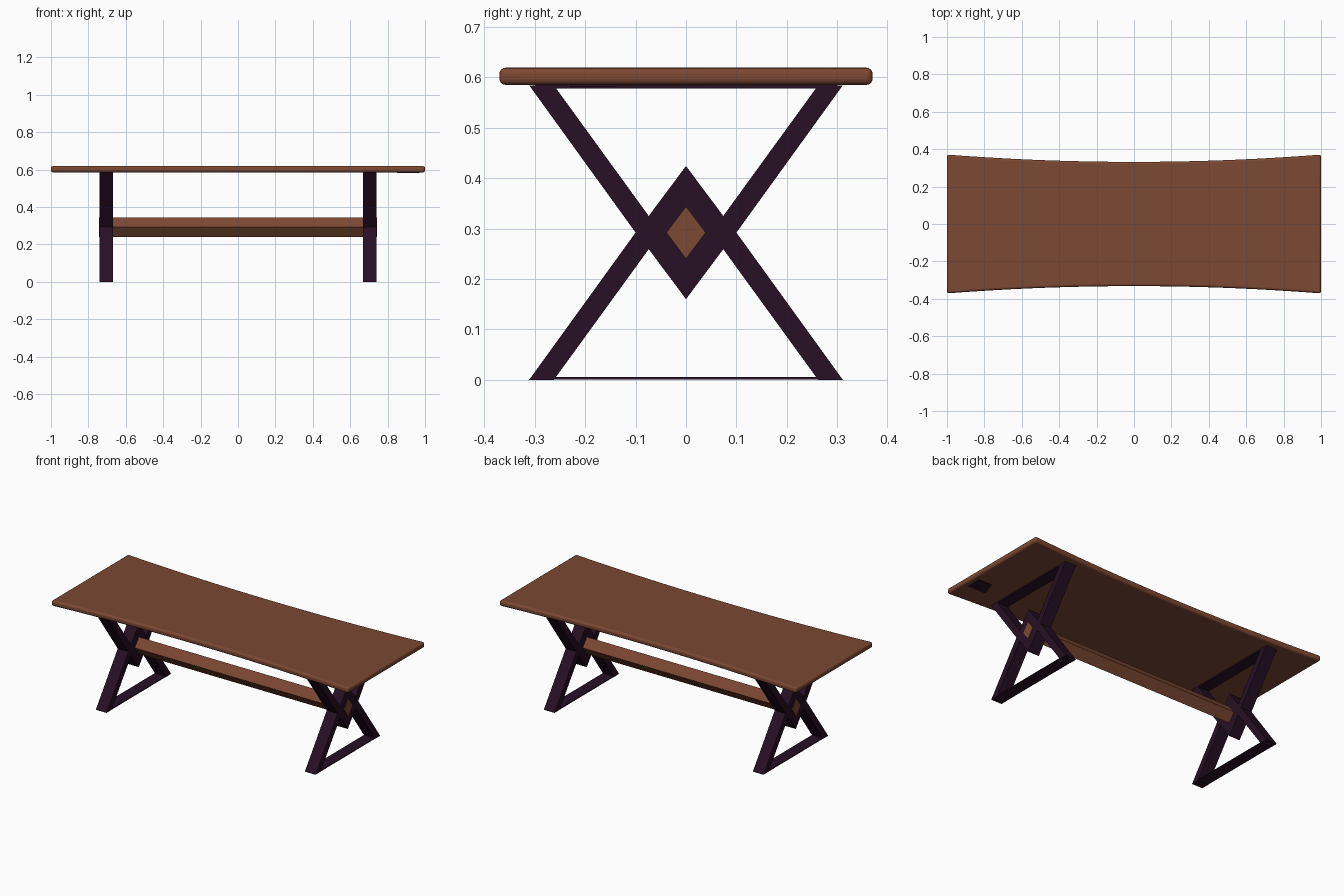
import bpy, bmesh

if "Cube" in bpy.data.objects:
    bpy.data.objects.remove(bpy.data.objects["Cube"])


def material(name, rgb):
    m = bpy.data.materials.new(name)
    m.diffuse_color = (*rgb, 1)
    m.use_nodes = True
    m.node_tree.nodes["Principled BSDF"].inputs["Base Color"].default_value = m.diffuse_color
    return m


BROWN = material("warm brown wood", (0.2, 0.065, 0.032))
DARK = material("dark plum metal", (0.02, 0.005, 0.018))


def prism(name, outline, axis, lo, hi, mat):
    """Extrude a 2D outline along x (outline is y,z) or z (outline is x,y)."""
    def place(p, t):
        return (t, *p) if axis == "x" else (*p, t)
    bm = bmesh.new()
    a = [bm.verts.new(place(p, lo)) for p in outline]
    b = [bm.verts.new(place(p, hi)) for p in outline]
    n = len(outline)
    bm.faces.new(a[::-1])
    bm.faces.new(b)
    for i in range(n):
        bm.faces.new((a[i], a[(i + 1) % n], b[(i + 1) % n], b[i]))
    bmesh.ops.recalc_face_normals(bm, faces=bm.faces[:])
    me = bpy.data.meshes.new(name)
    bm.to_mesh(me)
    bm.free()
    me.materials.append(mat)
    ob = bpy.data.objects.new(name, me)
    bpy.context.collection.objects.link(ob)
    return ob


def rect(y, z0, z1):
    return [(-y, z0), (y, z0), (y, z1), (-y, z1)]


def diamond(hy, hz):
    return [(0, ZC - hz), (hy, ZC), (0, ZC + hz), (-hy, ZC)]


ZC = 0.292

# Table top with gently waisted long sides and rounded edges
N = 24
xs = [-1 + 2 * i / N for i in range(N + 1)]
side = [(x, 0.332 + 0.039 * abs(x) ** 2) for x in xs]
top = prism("table_top", [(x, -y) for x, y in side] + side[::-1], "z", 0.585, 0.619, BROWN)
bev = top.modifiers.new("rounded_edges", "BEVEL")
bev.width = 0.012
bev.segments = 4
bev.limit_method = "ANGLE"
bev.angle_limit = 0.6
bpy.context.view_layer.objects.active = top
top.select_set(True)
bpy.ops.object.shade_smooth_by_angle(angle=0.6)
top.select_set(False)

# Crossed leg frames: two chevrons, a diamond hub and thin tie plates
for label, s in (("left", -1), ("right", 1)):
    lo, hi = sorted((s * 0.668, s * 0.74))
    for part, m in (("front", -1), ("back", 1)):
        chevron = [(0.311, 0.0), (0.1, ZC), (0.311, 0.584),
                   (0.262, 0.584), (0.05, ZC), (0.262, 0.0)]
        prism(f"{label}_{part}_leg", [(m * y, z) for y, z in chevron], "x", lo, hi, DARK)
    prism(f"{label}_hub", diamond(0.0985, 0.132), "x", lo, hi, DARK)
    prism(f"{label}_foot_plate", rect(0.30, 0.001, 0.006), "x", lo, hi, DARK)
    prism(f"{label}_mounting_plate", rect(0.30, 0.578, 0.5845), "x", lo, hi, DARK)

# Diamond section stretcher running through both hubs
prism("stretcher", diamond(0.039, 0.052), "x", -0.743, 0.743, BROWN)

# Small plain plate under the top
prism("underside_plate", [(0.85, -0.23), (0.97, -0.23), (0.97, -0.14), (0.88, -0.14)],
      "z", 0.582, 0.586, DARK)
